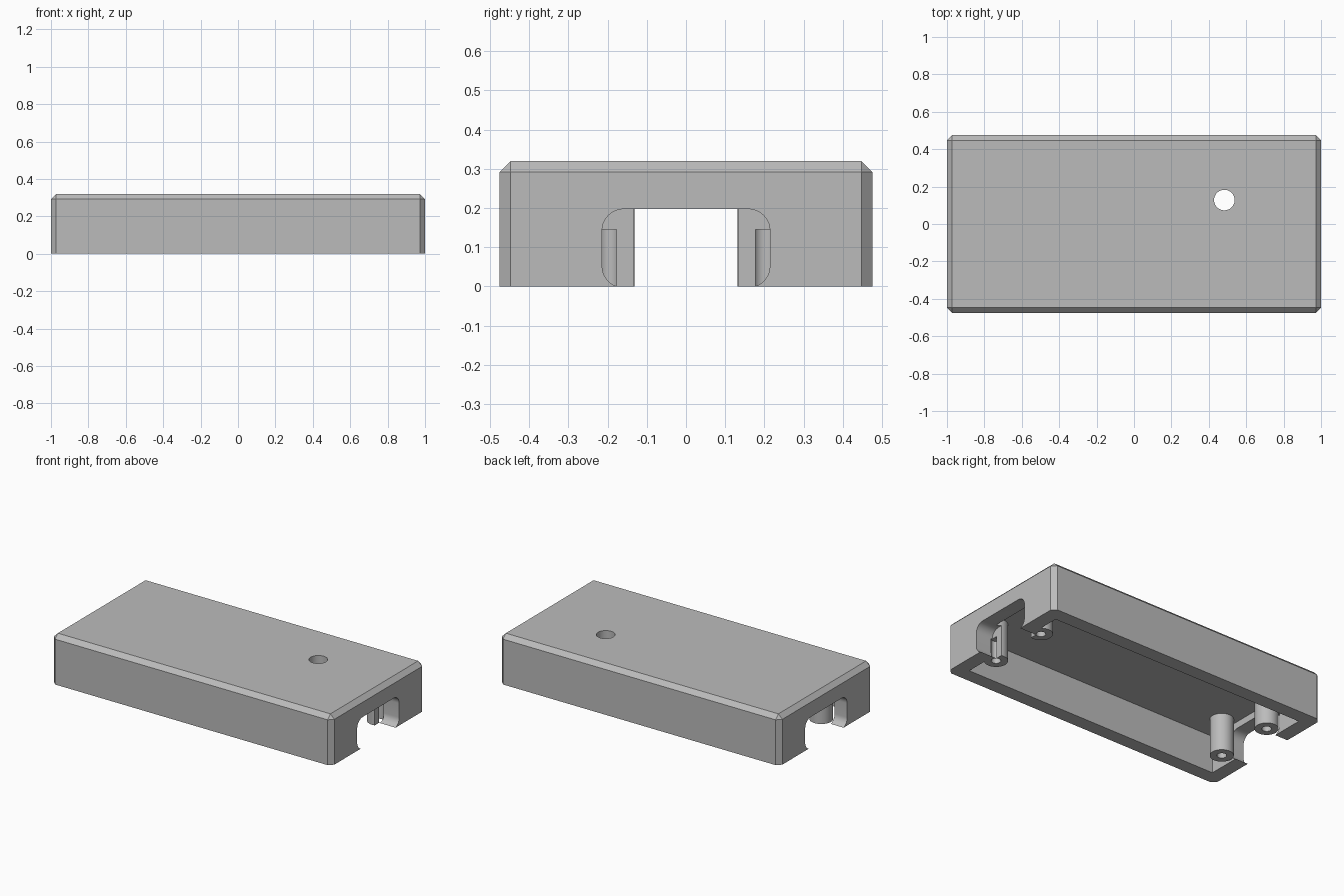
import bpy, bmesh, math
from mathutils import Matrix, Vector

cube = bpy.data.objects.get("Cube")
if cube:
    bpy.data.objects.remove(cube, do_unlink=True)

WALL, CEILING, CHAMFER = 0.09, 0.24, 0.028
HALF_X, HALF_Y, HEIGHT = 1.0, 0.475, 0.32
POST_Y, POST_R, HOLE_R = 0.2, 0.069, 0.028
BACK_POST_X, FRONT_POST_X = -0.825, 0.865

grey = bpy.data.materials.new("plain grey")
grey.use_nodes = True
grey.diffuse_color = (0.5, 0.5, 0.5, 1)
grey.node_tree.nodes["Principled BSDF"].inputs["Base Color"].default_value = grey.diffuse_color


def finish(name, bm):
    bmesh.ops.recalc_face_normals(bm, faces=bm.faces)
    mesh = bpy.data.meshes.new(name)
    bm.to_mesh(mesh)
    bm.free()
    mesh.materials.append(grey)
    obj = bpy.data.objects.new(name, mesh)
    bpy.context.collection.objects.link(obj)
    return obj


def box_mesh(low, high):
    bm = bmesh.new()
    low, high = Vector(low), Vector(high)
    bmesh.ops.create_cube(bm, size=1, matrix=Matrix.Translation((low + high) / 2)
                          @ Matrix.Diagonal((*(high - low), 1)))
    return bm


def cylinder(name, x, y, radius, bottom, top):
    bm = bmesh.new()
    bmesh.ops.create_cone(bm, cap_ends=True, segments=48, radius1=radius, radius2=radius,
                          depth=top - bottom,
                          matrix=Matrix.Translation((x, y, (bottom + top) / 2)))
    return finish(name, bm)


def port(name, x0, x1):
    """Rounded slot running along x."""
    bm = box_mesh((x0, -0.214, -0.003), (x1, 0.214, 0.197))
    along = [e for e in bm.edges if abs(e.verts[0].co.x - e.verts[1].co.x) > 0.01]
    bmesh.ops.bevel(bm, geom=along, offset=0.055, segments=10, profile=0.5, affect='EDGES')
    return finish(name, bm)


def combine(target, tool, operation):
    bpy.context.view_layer.objects.active = target
    mod = target.modifiers.new("join", 'BOOLEAN')
    mod.operation, mod.object, mod.solver = operation, tool, 'EXACT'
    bpy.ops.object.modifier_apply(modifier=mod.name)
    bpy.data.objects.remove(tool, do_unlink=True)


# Outer shell with chamfered top and corner edges
bm = box_mesh((-HALF_X, -HALF_Y, 0), (HALF_X, HALF_Y, HEIGHT))
upper = [e for e in bm.edges if max(v.co.z for v in e.verts) > 0.1]
bmesh.ops.bevel(bm, geom=upper, offset=CHAMFER, segments=1, affect='EDGES')
shell = finish("enclosure_cover", bm)

# Hollow underside
cavity = box_mesh((-HALF_X + WALL, -HALF_Y + WALL, -0.1), (HALF_X - WALL, HALF_Y - WALL, CEILING))
combine(shell, finish("cavity_cutter", cavity), 'DIFFERENCE')

# Screw posts
posts = [(x, y) for x in (BACK_POST_X, FRONT_POST_X) for y in (-POST_Y, POST_Y)]
for x, y in posts:
    combine(shell, cylinder("screw_post", x, y, POST_R, 0, CEILING + 0.03), 'UNION')

# Cable ports at both ends; the one at +x also trims its posts
combine(shell, port("wide_port_cutter", FRONT_POST_X + 0.017, 1.1), 'DIFFERENCE')
combine(shell, port("narrow_port_cutter", -1.1, -HALF_X + WALL + 0.005), 'DIFFERENCE')

# Screw holes and the round hole in the top
for x, y in posts:
    combine(shell, cylinder("screw_hole_cutter", x, y, HOLE_R, -0.1, 0.145), 'DIFFERENCE')
combine(shell, cylinder("top_hole_cutter", 0.483, 0.128, 0.055, 0.1, 0.5), 'DIFFERENCE')

# Smooth the round parts, keep edges crisp
bpy.ops.object.select_all(action='DESELECT')
shell.select_set(True)
bpy.context.view_layer.objects.active = shell
bpy.ops.object.shade_smooth_by_angle(angle=math.radians(30))
